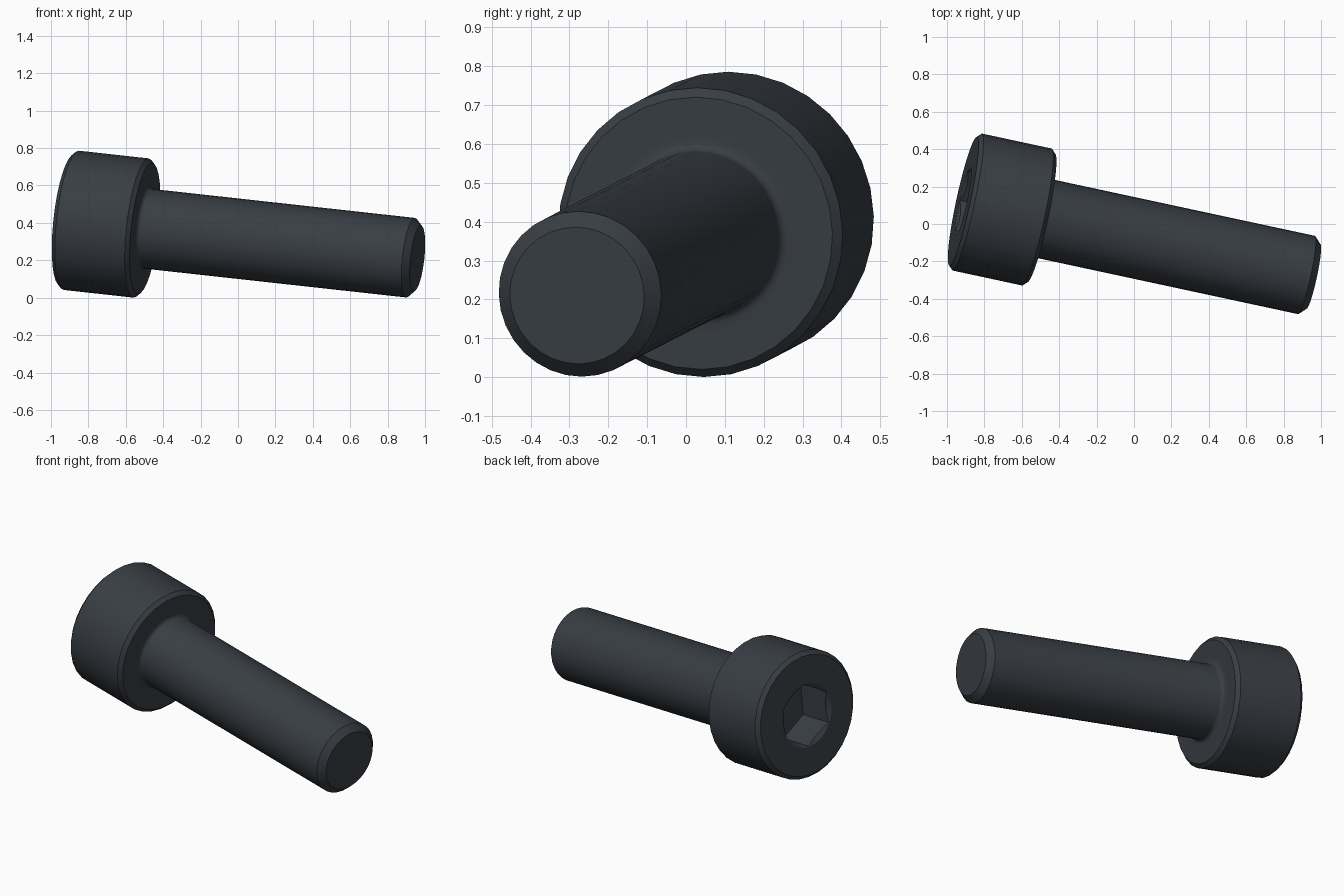
import bpy, bmesh, math
from mathutils import Matrix, Vector

if "Cube" in bpy.data.objects:
    bpy.data.objects.remove(bpy.data.objects["Cube"], do_unlink=True)

# Proportions, as multiples of one unit of the bolt
U = 0.107
SHAFT_R, HEAD_R, HEAD_H, LENGTH = 2 * U, 3.5 * U, 4 * U, 18 * U
HEAD_CUT, TIP_CUT, FILLET = 0.022, 0.037, 0.025
SIDES = 32

# Tilted frame: local z runs from the head to the tip, local y points up
axis = Vector((0.972, -0.209, -0.107)).normalized()
up = (Vector((0, 0, 1)) - axis * axis.z).normalized()
side = up.cross(axis)
frame = Matrix((side, up, axis)).transposed().to_4x4()
frame.translation = (-0.913, 0.122, 0.416)

steel = bpy.data.materials.new("dark_steel")
steel.use_nodes = True
colour = (0.040, 0.048, 0.058, 1)
steel.diffuse_color = colour
steel.node_tree.nodes["Principled BSDF"].inputs["Base Color"].default_value = colour


def make_object(name, bm):
    bmesh.ops.recalc_face_normals(bm, faces=bm.faces)
    mesh = bpy.data.meshes.new(name)
    bm.to_mesh(mesh)
    bm.free()
    mesh.materials.append(steel)
    obj = bpy.data.objects.new(name, mesh)
    obj.matrix_world = frame
    bpy.context.collection.objects.link(obj)
    return obj


def cutter(name, sides, r_outer, r_inner, start, end):
    bm = bmesh.new()
    bmesh.ops.create_cone(bm, cap_ends=True, segments=sides, radius1=r_outer,
                          radius2=r_inner, depth=end - start,
                          matrix=Matrix.Translation((0, 0, (start + end) / 2)))
    obj = make_object(name, bm)
    obj.hide_render = True
    return obj


# Bolt profile: chamfered head, fillet under the head, chamfered tip
profile = [(HEAD_R - HEAD_CUT, 0), (HEAD_R, HEAD_CUT),
           (HEAD_R, HEAD_H - HEAD_CUT), (HEAD_R - HEAD_CUT, HEAD_H),
           (SHAFT_R + 2 * FILLET, HEAD_H)]
for i in range(5):
    a = math.radians(90 * i / 4)
    profile.append((SHAFT_R + FILLET * (1 - math.sin(a)),
                    HEAD_H + FILLET * (1 - math.cos(a))))
profile += [(SHAFT_R, LENGTH - TIP_CUT), (SHAFT_R - TIP_CUT, LENGTH)]

bm = bmesh.new()
rings = []
for r, z in profile:
    angles = [2 * math.pi * k / SIDES for k in range(SIDES)]
    rings.append([bm.verts.new((r * math.cos(a), r * math.sin(a), z)) for a in angles])
for low, high in zip(rings, rings[1:]):
    for k in range(SIDES):
        n = (k + 1) % SIDES
        bm.faces.new((low[k], low[n], high[n], high[k]))
bm.faces.new(rings[0])
bm.faces.new(rings[-1])
bolt = make_object("socket_head_bolt", bm)

# Hexagonal socket with a shallow round countersink
hex_r = 1.5 * U / math.cos(math.pi / 6)
rim_r = hex_r + 0.003
slope = math.tan(math.radians(30))
over = 0.02
tools = [cutter("hex_socket_cutter", 6, hex_r, hex_r, -0.05, 2 * U),
         cutter("countersink_cutter", SIDES, rim_r + over / slope, 0.05,
                -over, (rim_r - 0.05) * slope)]
bpy.context.view_layer.objects.active = bolt
for tool in tools:
    mod = bolt.modifiers.new(tool.name, "BOOLEAN")
    mod.operation = "DIFFERENCE"
    mod.solver = "EXACT"
    mod.object = tool
    bpy.ops.object.modifier_apply(modifier=mod.name)
    bpy.data.objects.remove(tool, do_unlink=True)

# Smooth round surfaces, crisp chamfer edges
bpy.ops.object.select_all(action="DESELECT")
bolt.select_set(True)
bpy.ops.object.shade_smooth_by_angle(angle=math.radians(26))
